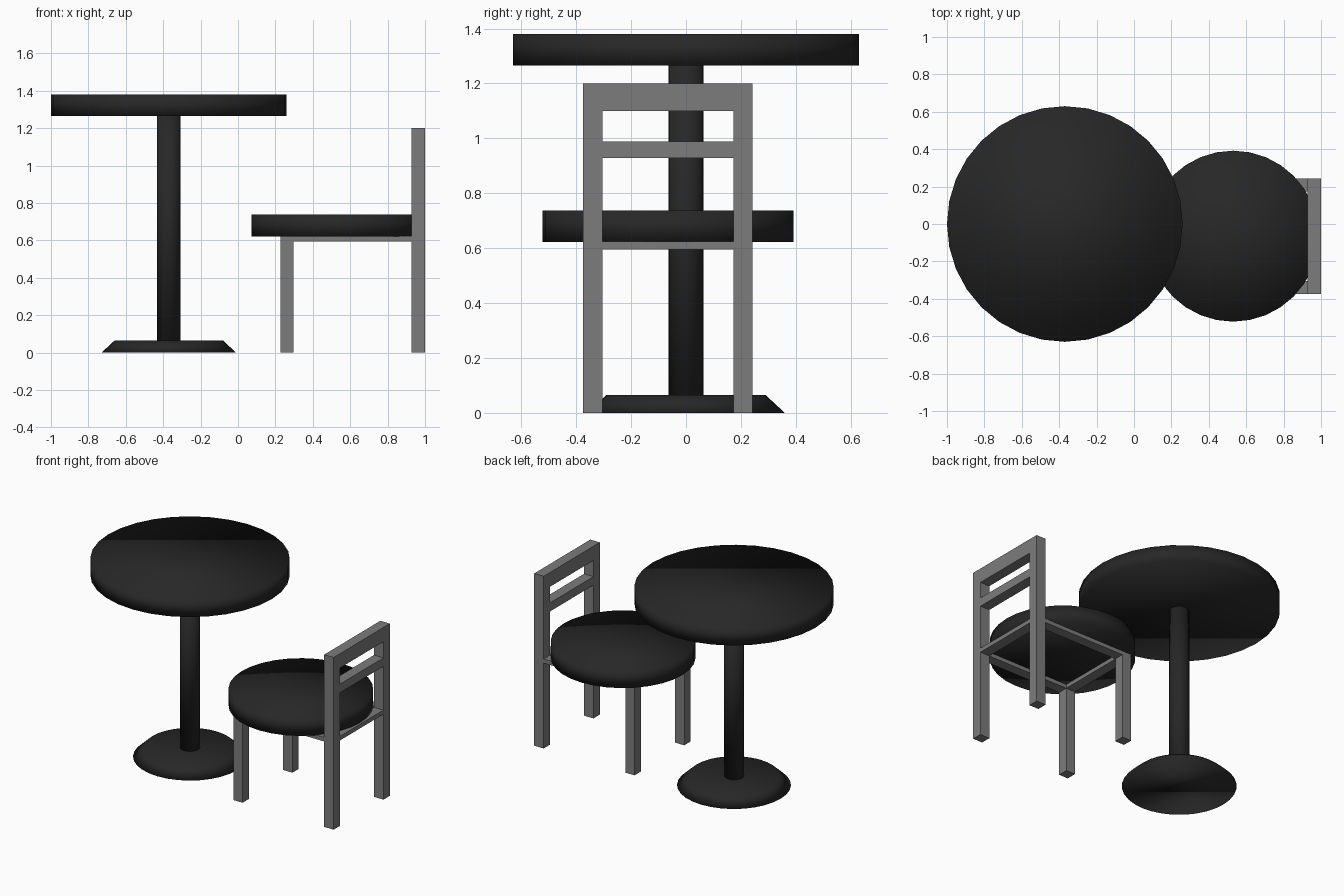
import bpy, bmesh, math

if "Cube" in bpy.data.objects:
    bpy.data.objects.remove(bpy.data.objects["Cube"])

SIDES = 32


def material(name, value):
    m = bpy.data.materials.new(name)
    m.diffuse_color = (value, value, value, 1)
    m.use_nodes = True
    m.node_tree.nodes["Principled BSDF"].inputs["Base Color"].default_value = m.diffuse_color
    return m


BLACK = material("matte black", 0.02)
GREY = material("grey metal", 0.2)


def finish(name, bm, mat, smooth):
    bmesh.ops.recalc_face_normals(bm, faces=bm.faces)
    for f in bm.faces:
        f.smooth = smooth
    mesh = bpy.data.meshes.new(name)
    bm.to_mesh(mesh)
    bm.free()
    mesh.materials.append(mat)
    ob = bpy.data.objects.new(name, mesh)
    bpy.context.collection.objects.link(ob)
    return ob


def disc(name, x, y, z0, z1, r0, r1, fan=False):
    """Closed round part, radius r0 at the bottom and r1 at the top."""
    bm = bmesh.new()
    bmesh.ops.create_cone(bm, cap_ends=True, cap_tris=fan, segments=SIDES,
                          radius1=r0, radius2=r1, depth=z1 - z0)
    bmesh.ops.translate(bm, verts=bm.verts, vec=(x, y, (z0 + z1) / 2))
    return finish(name, bm, BLACK, True)


def box(name, x0, x1, y0, y1, z0, z1):
    bm = bmesh.new()
    bmesh.ops.create_cube(bm, size=1)
    for v in bm.verts:
        v.co.x = x1 if v.co.x > 0 else x0
        v.co.y = y1 if v.co.y > 0 else y0
        v.co.z = z1 if v.co.z > 0 else z0
    return finish(name, bm, GREY, False)


# Pedestal table
TX = -0.37
disc("table_base", TX, 0, 0, 0.065, 0.36, 0.29)
disc("table_column", TX, 0, 0.06, 1.27, 0.063, 0.063)
disc("table_top", TX, 0, 1.265, 1.38, 0.63, 0.63)

# Chair seat
disc("seat", 0.53, -0.065, 0.622, 0.738, 0.457, 0.457, fan=True)

# Chair legs and side rails, one set per side
YL, YR, W = -0.375, 0.243, 0.07
FX0, FX1, BX0, BX1 = 0.227, 0.298, 0.927, 1.0
for side, y in (("left", YL), ("right", YR - W)):
    box("front_leg_" + side, FX0, FX1, y, y + W, 0, 0.624)
    box("back_post_" + side, BX0, BX1, y, y + W, 0, 1.2)
    box("side_rail_" + side, FX1, BX0, y, y + W, 0.595, 0.624)

# Cross rails between the two sides
y0, y1 = YL + W, YR - W
box("front_rail", FX0, FX1, y0, y1, 0.595, 0.624)
box("back_rail", BX0, BX1, y0, y1, 0.595, 0.624)
box("backrest_lower_bar", BX0, BX1, y0, y1, 0.928, 0.988)
box("backrest_top_bar", BX0, BX1, y0, y1, 1.1, 1.2)
